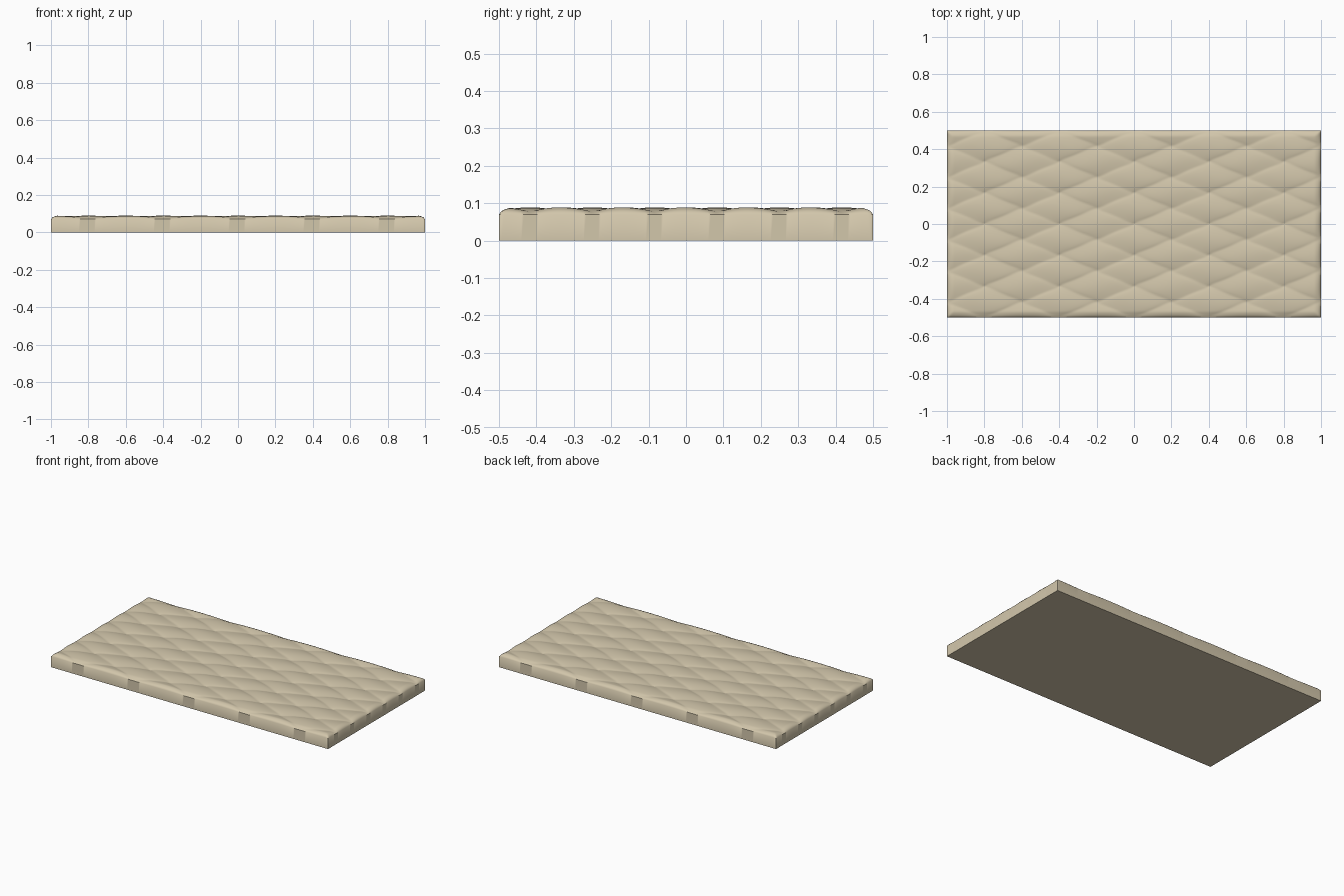
import bpy, bmesh, math

if "Cube" in bpy.data.objects:
    bpy.data.objects.remove(bpy.data.objects["Cube"])

BASE, RELIEF = 0.07, 0.019      # flat side height, depth of the woven relief
PX, PY = 0.40, 1 / 6            # weave repeat in x and y

stone = bpy.data.materials.new("warm beige")
stone.diffuse_color = (0.65, 0.57, 0.41, 1)
stone.use_nodes = True
stone.node_tree.nodes["Principled BSDF"].inputs["Base Color"].default_value = stone.diffuse_color


def strand(across, along, flip):
    """Height of one diagonal strand family, waving over and under the other."""
    i = math.floor(across)
    t = across - i - 0.5
    body = math.sqrt(max(0.0, 1 - (2 * t) ** 2))
    wave = math.cos(math.pi * (along - 0.5)) * (1 if i % 2 == 0 else -1) * flip
    return 0.25 + 0.42 * body + 0.33 * wave


def height(x, y):
    u, v = x / PX + y / PY, x / PX - y / PY
    h = max(strand(u, v, 1), strand(v, u, -1))
    # the relief rounds off towards the rim
    d = min(1 - abs(x), 0.5 - abs(y))
    rim = min(1.0, max(0.0, d) / 0.03)
    return BASE + RELIEF * min(1, max(0, h)) * rim ** 0.5


# woven top surface
bm = bmesh.new()
bmesh.ops.create_grid(bm, x_segments=240, y_segments=150, size=1)
for v in bm.verts:
    v.co.y *= 0.5
    v.co.z = height(v.co.x, v.co.y)

# straight sides and flat underside
rim = [e for e in bm.edges if e.is_boundary]
ext = bmesh.ops.extrude_edge_only(bm, edges=rim)["geom"]
for v in (g for g in ext if isinstance(g, bmesh.types.BMVert)):
    v.co.z = 0
bottom = [e for e in ext if isinstance(e, bmesh.types.BMEdge) and e.is_boundary]
bmesh.ops.contextual_create(bm, geom=bottom)
bmesh.ops.recalc_face_normals(bm, faces=bm.faces)

mesh = bpy.data.meshes.new("woven_slab")
bm.to_mesh(mesh)
bm.free()
mesh.materials.append(stone)
slab = bpy.data.objects.new("woven_slab", mesh)
bpy.context.collection.objects.link(slab)
bpy.context.view_layer.objects.active = slab
slab.select_set(True)
bpy.ops.object.shade_smooth_by_angle(angle=math.radians(50))
